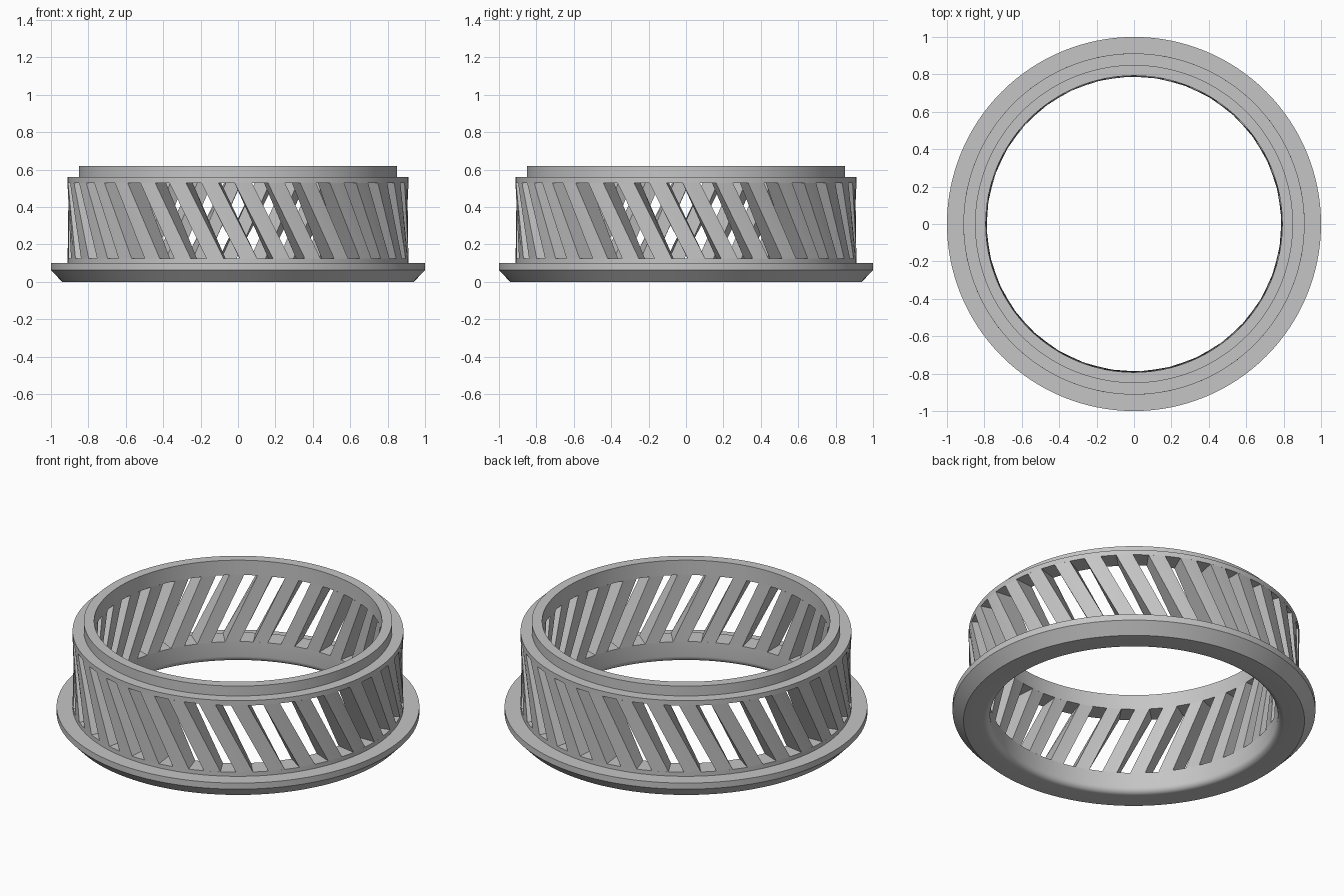
import bpy
import bmesh
from math import sin, cos, pi, radians

if "Cube" in bpy.data.objects:
    bpy.data.objects.remove(bpy.data.objects["Cube"])

GREY = (0.56, 0.56, 0.56, 1)
grey = bpy.data.materials.new("plain grey")
grey.use_nodes = True
grey.diffuse_color = GREY
grey.node_tree.nodes["Principled BSDF"].inputs["Base Color"].default_value = GREY

SIDES = 128
BARS = 32
INNER, OUTER = 0.793, 0.912
LOW, HIGH = 0.125, 0.53
LEAN = radians(6.5)
FILLET = 0.035


def finish(name, bm):
    bmesh.ops.recalc_face_normals(bm, faces=bm.faces)
    mesh = bpy.data.meshes.new(name)
    bm.to_mesh(mesh)
    bm.free()
    mesh.materials.append(grey)
    obj = bpy.data.objects.new(name, mesh)
    bpy.context.collection.objects.link(obj)
    bpy.ops.object.select_all(action="DESELECT")
    obj.select_set(True)
    bpy.context.view_layer.objects.active = obj
    bpy.ops.object.shade_smooth_by_angle(angle=radians(30))


def lathe(name, profile):
    """Revolve a closed (radius, height) outline around z."""
    bm = bmesh.new()
    rings = []
    for i in range(SIDES):
        a = 2 * pi * i / SIDES
        rings.append([bm.verts.new((r * cos(a), r * sin(a), z)) for r, z in profile])
    n = len(profile)
    for i in range(SIDES):
        p, q = rings[i], rings[(i + 1) % SIDES]
        for j in range(n):
            k = (j + 1) % n
            bm.faces.new((p[j], q[j], q[k], p[k]))
    finish(name, bm)


# Flanged base ring: rounded inner edge, chamfered underside
rounded = [(INNER + FILLET * (1 - cos(t * pi / 12)), FILLET * (1 - sin(t * pi / 12)))
           for t in range(7)]
lathe("base_ring", rounded + [(0.94, 0), (1, 0.063), (1, 0.1),
                              (OUTER, 0.1), (OUTER, LOW), (INNER, LOW)])

# Stepped top ring with locating lip
lathe("top_ring", [(INNER, HIGH), (OUTER, HIGH), (OUTER, 0.56),
                   (0.85, 0.56), (0.85, 0.62), (INNER, 0.62)])

# Slanted bars: ring sectors joined straight from base to top
bm = bmesh.new()
half = pi / BARS * 0.52
steps = 2
for b in range(BARS):
    centre = -pi / 2 + 2 * pi * b / BARS - radians(3)
    loops = []
    for z, shift in ((LOW, LEAN), (HIGH, -LEAN)):
        angles = [centre + shift - half + 2 * half * s / steps for s in range(steps + 1)]
        outline = [(OUTER, a) for a in angles] + [(INNER, a) for a in reversed(angles)]
        loops.append([bm.verts.new((r * cos(a), r * sin(a), z)) for r, a in outline])
    low, high = loops
    n = len(low)
    for j in range(n):
        k = (j + 1) % n
        bm.faces.new((low[j], low[k], high[k], high[j]))
finish("slanted_bars", bm)
